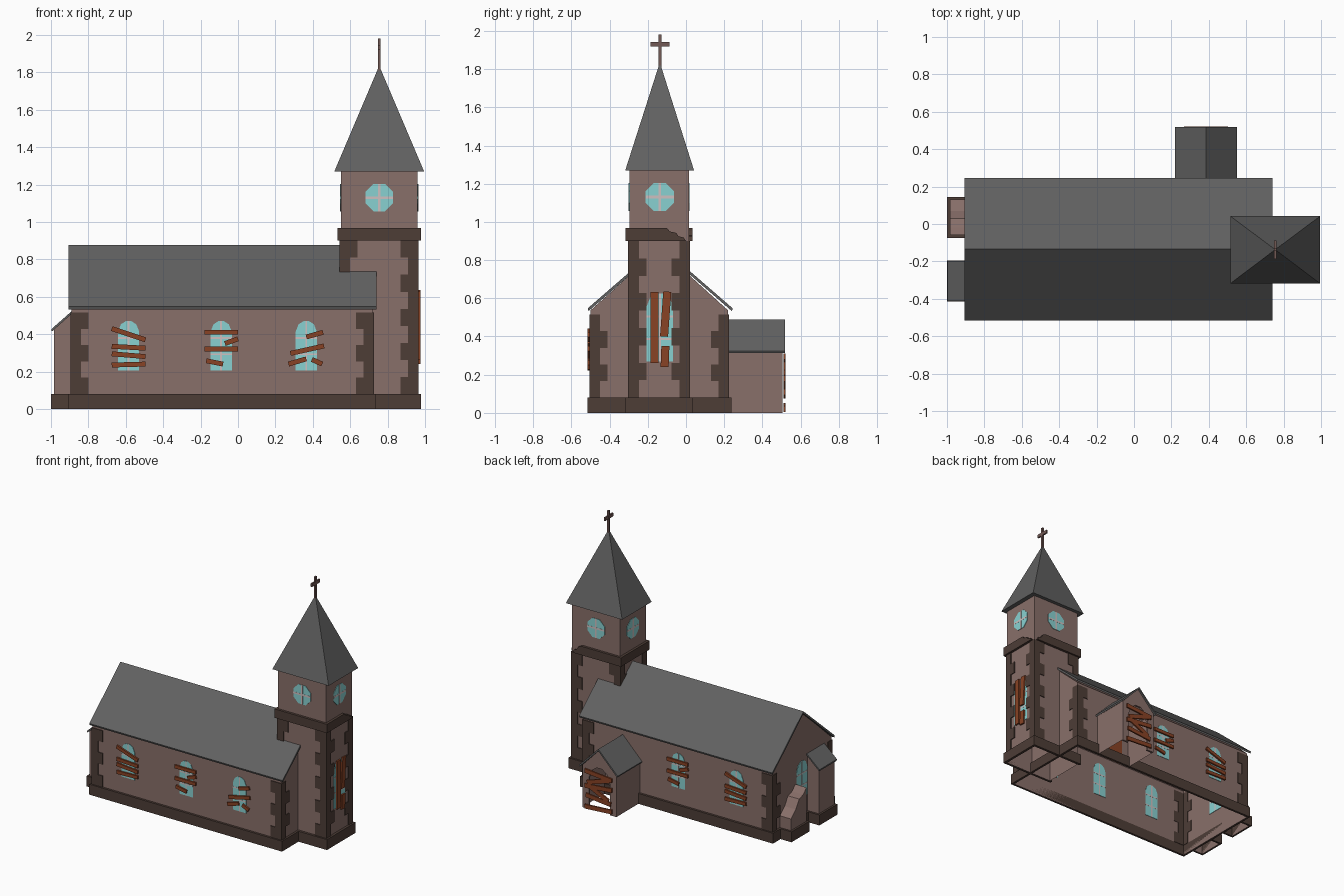
import bpy, bmesh, math
from mathutils import Vector

if "Cube" in bpy.data.objects:
    bpy.data.objects.remove(bpy.data.objects["Cube"])


def material(name, rgb):
    m = bpy.data.materials.new(name)
    m.diffuse_color = (*rgb, 1)
    m.use_nodes = True
    m.node_tree.nodes["Principled BSDF"].inputs["Base Color"].default_value = m.diffuse_color
    return m


WALL = material("dusty pink wall", (0.25, 0.16, 0.143))
STONE = material("dark stone", (0.075, 0.047, 0.037))
ROOF = material("grey slate", (0.12, 0.12, 0.12))
GLASS = material("pale cyan glass", (0.25, 0.64, 0.64))
BAR = material("pale window bar", (0.62, 0.53, 0.53))
WOOD = material("rusty board", (0.25, 0.055, 0.018))
IRON = material("brown cross", (0.17, 0.10, 0.09))


def prism(pts, axis, a, b, skip=(), caps=True):
    """Extrude a 2D profile along an axis; skip lists profile edges left open."""
    put = {'x': lambda p, t: (t, p[0], p[1]),
           'y': lambda p, t: (p[0], t, p[1]),
           'z': lambda p, t: (p[0], p[1], t)}[axis]
    n = len(pts)
    verts = [put(p, a) for p in pts] + [put(p, b) for p in pts]
    faces = [(i, (i + 1) % n, n + (i + 1) % n, n + i) for i in range(n) if i not in skip]
    if caps:
        faces += [tuple(range(n)), tuple(range(n, 2 * n))]
    return verts, faces


def box(x0, x1, y0, y1, z0, z1):
    return prism([(x0, y0), (x1, y0), (x1, y1), (x0, y1)], 'z', z0, z1)


def build(name, mat, parts):
    bm = bmesh.new()
    for verts, faces in parts:
        vs = [bm.verts.new(v) for v in verts]
        for f in faces:
            bm.faces.new([vs[i] for i in f])
    bmesh.ops.recalc_face_normals(bm, faces=bm.faces)
    me = bpy.data.meshes.new(name)
    bm.to_mesh(me)
    bm.free()
    me.materials.append(mat)
    ob = bpy.data.objects.new(name, me)
    bpy.context.collection.objects.link(ob)
    return ob


# Walls: extrusion axis, plane position, outward sign
FRONT, BACK = ('y', -0.50, -1), ('y', 0.22, 1)
GABLE, TOWER = ('x', -0.89, -1), ('x', 0.96, 1)
PORCH = ('y', 0.505, 1)


def plate(wall, pts, inner, outer):
    axis, pos, s = wall
    return prism(pts, axis, pos + s * inner, pos + s * outer)


def strip(wall, p, q, width, inner, outer):
    p, q = Vector(p), Vector(q)
    d = (q - p).normalized() * width / 2
    n = Vector((-d.y, d.x))
    return plate(wall, [p + n, q + n, q - n, p - n], inner, outer)


def boards(name, wall, lines, width=0.03):
    build(name, WOOD, [strip(wall, (a, b), (c, d), width, 0.005, 0.017) for a, b, c, d in lines])


def arch_window(name, wall, u, z0, z1, w):
    top = z1 - w
    half = [(w, z0), (w, top), (w * 0.72, top + w * 0.7), (w * 0.25, z1)]
    pts = [(u + a, z) for a, z in half] + [(u - a, z) for a, z in reversed(half)]
    build(name + "_glass", GLASS, [plate(wall, pts, -0.003, 0.003)])
    bars = [strip(wall, (u, z0), (u, z1), 0.01, -0.004, 0.004)]
    for k in (0.33, 0.66):
        z = z0 + (z1 - z0) * k
        bars.append(strip(wall, (u - w, z), (u + w, z), 0.01, -0.004, 0.004))
    build(name + "_bars", BAR, bars)


def round_window(name, wall, u, z, r):
    pts = [(u + r * math.cos(math.radians(45 * i + 22.5)),
            z + r * math.sin(math.radians(45 * i + 22.5))) for i in range(8)]
    build(name + "_glass", GLASS, [plate(wall, pts, -0.003, 0.003)])
    k = r * 0.92
    build(name + "_bars", BAR, [strip(wall, (u - k, z), (u + k, z), 0.014, -0.004, 0.004),
                                strip(wall, (u, z - k), (u, z + k), 0.014, -0.004, 0.004)])


def ring(x0, x1, y0, y1, z0, z1, t=0.017):
    """Four boxes around a wall rectangle: front, back, left, right."""
    return [box(x0 - t, x1 + t, y0 - t, y0, z0, z1), box(x0 - t, x1 + t, y1, y1 + t, z0, z1),
            box(x0 - t, x0, y0, y1, z0, z1), box(x1, x1 + t, y0, y1, z0, z1)]


def quoins(name, corners, z0, z1, rows, zmin=0.0):
    e, h, parts = 0.006, (z1 - z0) / rows, []
    for cx, cy, sx, sy in corners:
        for i in range(rows):
            za, zb = z0 + i * h, z0 + (i + 1) * h
            if za < zmin:
                continue
            lx, ly = (0.09, 0.05) if i % 2 == 0 else (0.05, 0.09)
            parts.append(box(cx + sx * e, cx - sx * lx, cy + sy * e, cy - sy * 0.003, za, zb))
            parts.append(box(cx + sx * e, cx - sx * 0.003, cy - sy * 0.003, cy - sy * ly, za, zb))
    build(name, STONE, parts)


def gable_roof(c, half, eave, ridge, t):
    return [(c - half, eave), (c, ridge), (c + half, eave),
            (c + half - 0.005, eave - t), (c, ridge - t * 1.3), (c - half + 0.005, eave - t)]


# Nave
CY = -0.137
build("nave_walls", WALL, [prism([(-0.50, 0), (-0.50, 0.537), (CY, 0.86), (0.22, 0.537), (0.22, 0)],
                                 'x', -0.89, 0.72, skip=(4,))])
build("nave_roof", ROOF, [prism(gable_roof(CY + 0.002, 0.38, 0.547, 0.877, 0.014), 'x', -0.907, 0.74)])
build("nave_plinth", STONE, ring(-0.89, 0.72, -0.50, 0.22, 0, 0.08))
quoins("nave_quoins", [(x, y, sx, sy) for x, sx in ((-0.89, -1), (0.72, 1))
                       for y, sy in ((-0.50, -1), (0.22, 1))], 0.08, 0.515, 5)

# Tower
TX0, TX1, TY0, TY1 = 0.55, 0.96, -0.297, 0.015
build("tower_walls", WALL, [prism([(TX0, TY0), (TX1, TY0), (TX1, TY1), (TX0, TY1)],
                                  'z', 0, 1.27, caps=False)])
build("tower_plinth", STONE, [p for i, p in enumerate(ring(TX0, TX1, TY0, TY1, 0, 0.08, 0.019)) if i != 2])
quoins("tower_quoins_outer", [(TX1, TY0, 1, -1), (TX1, TY1, 1, 1)], 0.08, 0.90, 9)
quoins("tower_quoins_inner", [(TX0, TY0, -1, -1), (TX0, TY1, -1, 1)], 0.08, 0.90, 9, 0.5)

# Tower band, broken away at the back right corner
front, _, left, _ = ring(TX0, TX1, TY0, TY1, 0.90, 0.968, 0.019)
right = prism([(TY0, 0.90), (0.0, 0.90), (-0.012, 0.918), (-0.04, 0.925), (-0.05, 0.942),
               (-0.085, 0.95), (-0.10, 0.968), (TY0, 0.968)], 'x', TX1, TX1 + 0.019)
back = prism([(TX0 - 0.019, 0.90), (0.945, 0.90), (0.93, 0.925), (0.91, 0.93), (0.895, 0.955),
              (0.87, 0.968), (TX0 - 0.019, 0.968)], 'y', TY1, TY1 + 0.019)
build("tower_band", STONE, [front, left, right, back])

# Spire and cross
SX = 0.755
build("spire", ROOF, [([(0.515, -0.318, 1.27), (0.995, -0.318, 1.27), (0.995, 0.042, 1.27),
                        (0.515, 0.042, 1.27), (SX, CY, 1.835)],
                       [(0, 1, 4), (1, 2, 4), (2, 3, 4), (3, 0, 4), (3, 2, 1, 0)])])
build("cross", IRON, [box(SX - 0.007, SX + 0.007, CY - 0.008, CY + 0.008, 1.81, 1.98),
                      box(SX - 0.006, SX + 0.006, CY - 0.05, CY + 0.05, 1.918, 1.943)])
for nm, wall, u in (("front", ('y', TY0, -1), SX), ("back", ('y', TY1, 1), SX),
                    ("right", ('x', TX1, 1), CY), ("left", ('x', TX0, -1), CY)):
    round_window("round_window_" + nm, wall, u, 1.13, 0.08)

# Side windows with boards, the back ones mirrored
sets = {-0.585: [(-0.09, 0.43, 0.09, 0.37), (-0.09, 0.335, 0.09, 0.325),
                 (-0.09, 0.295, 0.09, 0.28), (-0.09, 0.235, 0.09, 0.24)],
        -0.09: [(-0.09, 0.41, 0.09, 0.41), (-0.09, 0.32, 0.09, 0.32),
                (0.02, 0.35, 0.09, 0.375), (-0.08, 0.258, 0.01, 0.24)],
        0.365: [(0.0, 0.385, 0.09, 0.41), (-0.085, 0.297, 0.095, 0.337),
                (-0.095, 0.24, 0.0, 0.268), (0.03, 0.265, 0.085, 0.24)]}
for i, (u, lines) in enumerate(sets.items()):
    for nm, wall, s in (("front", FRONT, 1), ("back", BACK, -1)):
        if nm == "back" and u > 0:
            continue
        arch_window(f"{nm}_window_{i}", wall, u, 0.205, 0.47, 0.057)
        boards(f"{nm}_boards_{i}", wall, [(u + s * a, b, u + s * c, d) for a, b, c, d in lines], 0.026)

# Tower window and gable window
arch_window("tower_window", TOWER, CY, 0.27, 0.625, 0.07)
boards("tower_boards", TOWER, [(-0.165, 0.262, -0.165, 0.632), (-0.112, 0.24, -0.108, 0.35),
                               (-0.115, 0.40, -0.098, 0.635)], 0.042)
arch_window("gable_window", GABLE, CY, 0.21, 0.49, 0.065)

# Buttresses: one whole, one broken
build("buttress", WALL, [prism([(-0.985, 0), (-0.985, 0.425), (-0.89, 0.508), (-0.89, 0)],
                               'y', -0.40, -0.21, skip=(2, 3))])
build("buttress_roof", ROOF, [prism([(-0.998, 0.427), (-0.89, 0.522), (-0.89, 0.508), (-0.995, 0.414)],
                                    'y', -0.412, -0.198)])
build("broken_buttress", WALL, [prism([(-0.06, 0), (-0.06, 0.34), (-0.02, 0.30), (0.03, 0.285),
                                       (0.07, 0.22), (0.13, 0.17), (0.13, 0)],
                                      'x', -0.985, -0.89, skip=(6,))])
for i, (y0, y1) in enumerate(((-0.40, -0.21), (-0.06, 0.13))):
    build(f"buttress_plinth_{i}", STONE, ring(-0.985, -0.907, y0, y1, 0, 0.08, 0.015)[:3])

# Porch with arched doorway
PX, W, D = 0.385, 0.145, 0.09
build("porch_sides", WALL, [prism([(PX - W, 0), (PX - W, 0.325), (PX, 0.475), (PX + W, 0.325), (PX + W, 0)],
                                  'y', 0.22, 0.505, skip=(4,), caps=False)])
door = [(D, 0), (D, 0.24), (D * 0.7, 0.305), (D * 0.25, 0.335)]
outline = [(-W, 0), (-W, 0.325), (0, 0.475), (W, 0.325), (W, 0)]
outline += door + [(-a, z) for a, z in reversed(door)]
build("porch_front", WALL, [prism([(PX + a, z) for a, z in outline], 'y', 0.49, 0.505)])
build("porch_roof", ROOF, [prism(gable_roof(PX, 0.165, 0.325, 0.49, 0.012), 'y', 0.22, 0.518)])
build("door", WOOD, [box(PX - 0.08, PX + 0.08, 0.22, 0.226, 0.0, 0.30)])
boards("porch_boards", PORCH, [(0.27, 0.035, 0.50, 0.02), (0.28, 0.09, 0.49, 0.11), (0.30, 0.11, 0.47, 0.19),
                               (0.27, 0.20, 0.50, 0.18), (0.29, 0.27, 0.48, 0.21),
                               (0.27, 0.275, 0.50, 0.295)], 0.032)
